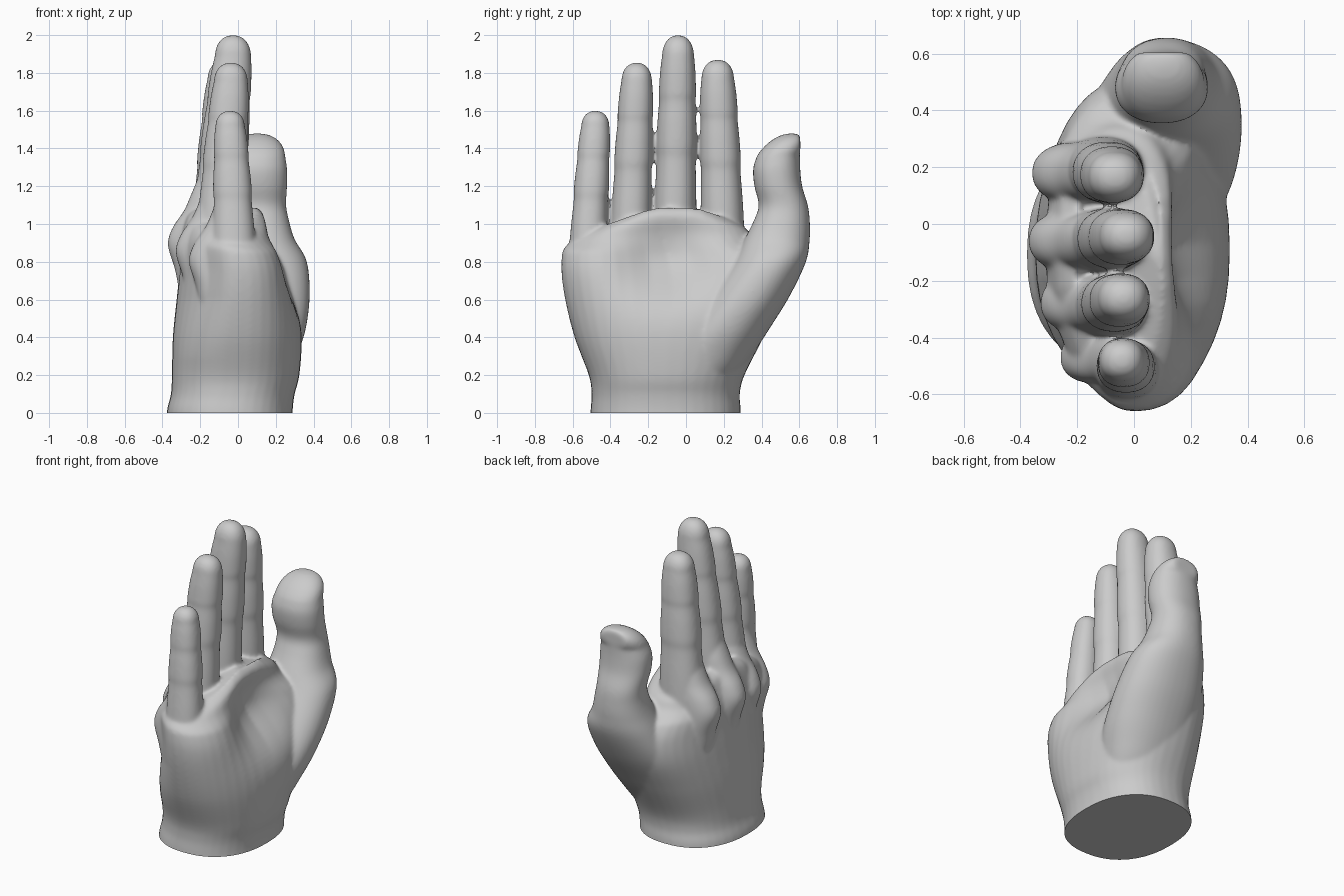
import bpy, bmesh
from math import sin, cos, pi, exp, copysign
from mathutils import Vector

if "Cube" in bpy.data.objects:
    bpy.data.objects.remove(bpy.data.objects["Cube"])

hand_bm = bmesh.new()
SEG = 40


def catmull(rows, steps=6):
    """Smoothly resample a list of cross-section tuples."""
    p = [rows[0]] + list(rows) + [rows[-1]]
    out = []
    for i in range(1, len(p) - 2):
        for s in range(steps):
            t = s / steps
            out.append([0.5 * (2 * b + (c - a) * t + (2 * a - 5 * b + 4 * c - d) * t * t
                               + (3 * b - a - 3 * c + d) * t ** 3)
                        for a, b, c, d in zip(*p[i - 1:i + 3])])
    return out + [list(rows[-1])]


def loft(rows, dome=0.0, power=2.2, warp=None):
    """Closed loft through rows of (z, x min, x max, y min, y max), with a rounded tip."""
    rows = catmull(rows)
    z, x0, x1, y0, y1 = rows[-1]
    cx, cy, rx, ry = (x0 + x1) / 2, (y0 + y1) / 2, (x1 - x0) / 2, (y1 - y0) / 2
    if dome:
        for k in range(1, 7):
            a = k / 6.4 * pi / 2
            c = cos(a) ** 0.85
            rows.append([z + dome * sin(a), cx - rx * c, cx + rx * c, cy - ry * c, cy + ry * c])
    rings = []
    for z, x0, x1, y0, y1 in rows:
        ring = []
        for i in range(SEG):
            a = 2 * pi * i / SEG
            u, v = (copysign(abs(f) ** (2 / power), f) for f in (cos(a), sin(a)))
            co = Vector(((x0 + x1) / 2 + (x1 - x0) / 2 * u, (y0 + y1) / 2 + (y1 - y0) / 2 * v, z))
            ring.append(hand_bm.verts.new(warp(co) if warp else co))
        rings.append(ring)
    for a, b in zip(rings, rings[1:]):
        for i in range(SEG):
            j = (i + 1) % SEG
            hand_bm.faces.new((a[i], a[j], b[j], b[i]))
    hand_bm.faces.new(rings[0][::-1])
    hand_bm.faces.new(rings[-1])


def palm_warp(co):
    # hollow of the palm, slanted back on the little-finger side, arched upper edge
    if co.x > 0:
        cup = 0.18 * exp(-((co.y + 0.09) / 0.27) ** 2 - ((co.z - 0.81) / 0.2) ** 2)
        co.x -= cup * min(1, co.x / 0.1)
    elif co.y < -0.2 and co.z > 0.3:
        co.x += 0.1 * (-0.2 - co.y) * min(1, (co.z - 0.3) / 0.3) * min(1, -co.x / 0.15)
    if co.z > 0.85:
        co.z -= (co.z - 0.85) * 1.6 * max(0, abs(co.y + 0.06) - 0.12)
    return co


def thumb_warp(co):
    # thumb tip swept outwards
    if co.z > 1.36:
        co.y = min(0.605, co.y + (co.z - 1.36) * 0.6)
    return co


# palm and wrist
loft([(-0.06, -.38, .29, -.51, .29), (0.02, -.375, .29, -.505, .29), (0.1, -.355, .30, -.50, .285),
      (0.2, -.35, .325, -.515, .31), (0.4, -.345, .34, -.59, .41), (0.6, -.325, .335, -.64, .50),
      (0.75, -.31, .32, -.66, .51), (0.86, -.31, .28, -.655, .45), (0.96, -.295, .22, -.64, .37),
      (1.05, -.265, .175, -.60, .33), (1.09, -.21, .12, -.54, .27)], power=2.3, warp=palm_warp)

# thumb with its fleshy base
loft([(0.08, -.08, .19, -.05, .14), (0.2, -.16, .27, -.08, .27), (0.32, -.19, .32, -.06, .36),
      (0.45, -.19, .36, 0.0, .445), (0.62, -.17, .38, .12, .55), (0.8, -.11, .365, .25, .635),
      (0.92, -.07, .30, .31, .655), (1.02, -.05, .27, .36, .655), (1.1, -.05, .255, .385, .645),
      (1.2, -.065, .26, .362, .615), (1.29, -.065, .26, .355, .605), (1.36, -.045, .25, .375, .603)],
     dome=0.12, warp=thumb_warp)


def finger(tip_z, base_z, base_y, tip_y, base_x, tip_x, wide, deep):
    """Finger with slightly pinched joints; widths are base radii."""
    rows = []
    for t, w in ((0, 1.0), (.12, 1.0), (.24, .98), (.37, .93), (.42, .92), (.47, .95), (.58, .92),
                 (.68, .86), (.72, .88), (.82, .84), (.9, .76)):
        cy, cx = base_y + (tip_y - base_y) * t, base_x + (tip_x - base_x) * t ** 1.3
        d = deep * w * (1 - 0.12 * t)
        rows.append((base_z + (tip_z - base_z) * t, cx - d, cx + d, cy - wide * w, cy + wide * w))
    loft(rows, dome=(tip_z - base_z) * 0.1)


# index, middle, ring and little finger
finger(1.87, 0.88, .197, .165, -.11, -.06, .114, .140)
finger(2.00, 0.90, -.06, -.04, -.105, -.015, .112, .142)
finger(1.855, 0.88, -.297, -.257, -.09, -.03, .107, .132)
finger(1.60, 0.80, -.525, -.475, -.02, -.045, .098, .115)

# knuckle ridges running from the back of the hand into each finger
for dx, y, dz, w in ((0, .18, 0, .11), (-.012, -.06, .01, .11),
                     (.03, -.28, -.03, .105), (.10, -.47, -.08, .09)):
    loft([(z + dz, back + dx, -.03, y - w * k, y + w * k)
          for z, back, k in ((.45, -.2, .6), (.62, -.29, .85), (.76, -.325, 1), (.88, -.36, 1),
                             (.97, -.335, .98), (1.06, -.275, .92), (1.15, -.235, .85),
                             (1.26, -.19, .6))])

bmesh.ops.recalc_face_normals(hand_bm, faces=hand_bm.faces)
mesh = bpy.data.meshes.new("hand")
hand_bm.to_mesh(mesh)
hand_bm.free()
hand = bpy.data.objects.new("hand", mesh)
bpy.context.collection.objects.link(hand)

# fuse the parts into one skin and soften the joins
rem = hand.modifiers.new("fuse", "REMESH")
rem.mode = "VOXEL"
rem.voxel_size = 0.0095
smooth = hand.modifiers.new("soften", "SMOOTH")
smooth.factor = 0.5
smooth.iterations = 16
fused = bpy.data.meshes.new_from_object(hand.evaluated_get(bpy.context.evaluated_depsgraph_get()))
hand.modifiers.clear()

# flat cut at the wrist
bm = bmesh.new()
bm.from_mesh(fused)
bmesh.ops.bisect_plane(bm, geom=bm.verts[:] + bm.edges[:] + bm.faces[:], plane_co=(0, 0, 0),
                       plane_no=(0, 0, 1), clear_inner=True)
bmesh.ops.holes_fill(bm, edges=[e for e in bm.edges if e.is_boundary], sides=0)
bm.to_mesh(fused)
bm.free()
hand.data = fused

bpy.context.view_layer.objects.active = hand
hand.select_set(True)
bpy.ops.object.shade_smooth_by_angle(angle=0.7)
